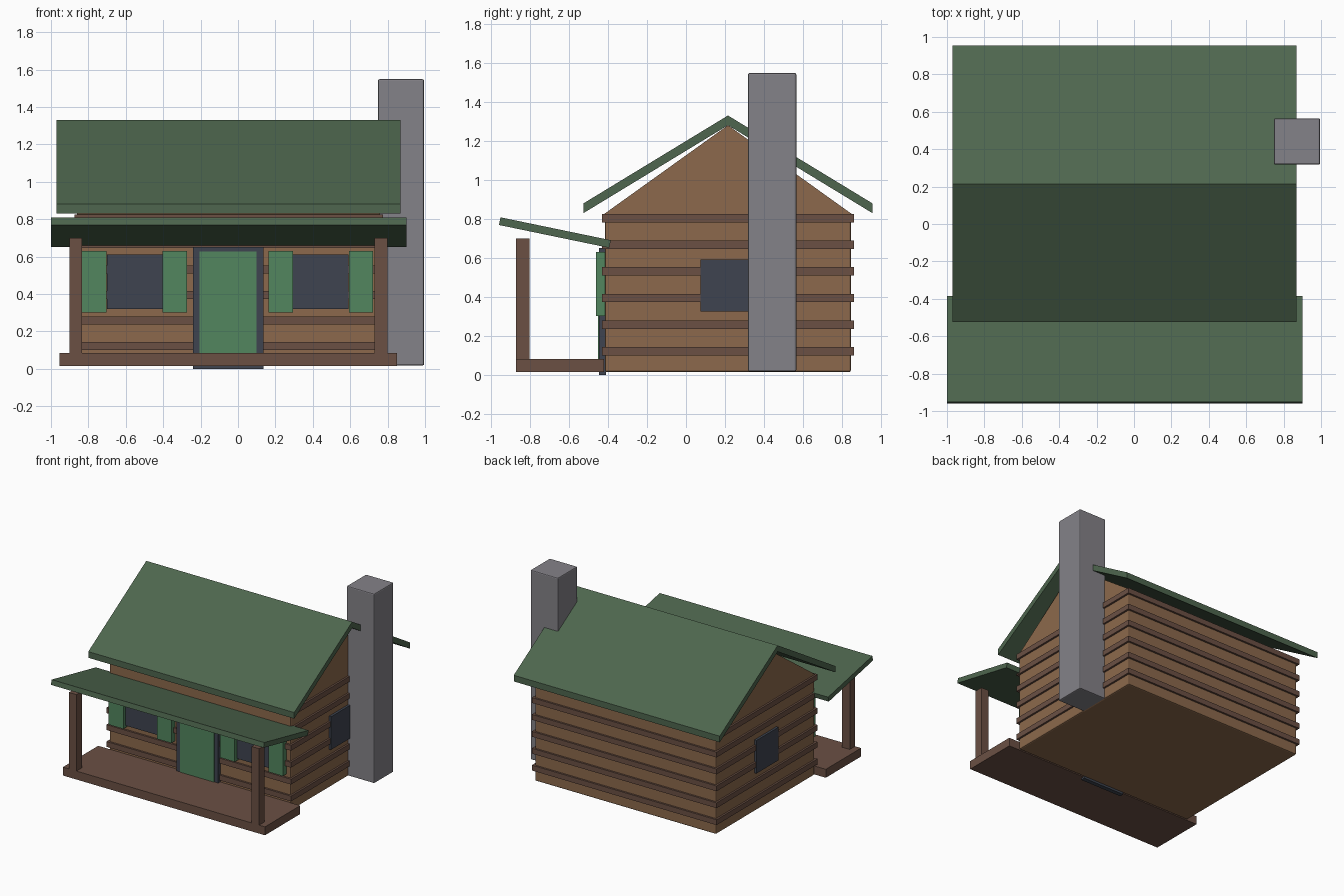
import bpy, bmesh
from math import atan2, hypot

cube = bpy.data.objects.get("Cube")
if cube:
    bpy.data.objects.remove(cube, do_unlink=True)


def material(name, rgb):
    linear = [((c / 255 + 0.055) / 1.055) ** 2.4 for c in rgb] + [1]
    mat = bpy.data.materials.new(name)
    mat.use_nodes = True
    mat.diffuse_color = linear
    mat.node_tree.nodes["Principled BSDF"].inputs["Base Color"].default_value = linear
    return mat


LOG = material("light log wood", (140, 105, 76))
TRIM = material("dark wood", (107, 80, 68))
ROOF = material("roof green", (78, 102, 78))
PAINT = material("door green", (82, 134, 94))
SLATE = material("dark slate", (62, 68, 80))
STONE = material("chimney grey", (132, 130, 136))


def finish(name, bm, mat, bevel=0):
    bmesh.ops.recalc_face_normals(bm, faces=bm.faces)
    mesh = bpy.data.meshes.new(name)
    bm.to_mesh(mesh)
    bm.free()
    mesh.materials.append(mat)
    obj = bpy.data.objects.new(name, mesh)
    bpy.context.collection.objects.link(obj)
    if bevel:
        mod = obj.modifiers.new("soft edges", "BEVEL")
        mod.width = bevel
        mod.segments = 2
    return obj


def box(name, x, y, z, mat, bevel=0):
    """Box spanning the (low, high) range on each axis."""
    bm = bmesh.new()
    bmesh.ops.create_cube(bm, size=1)
    for v in bm.verts:
        v.co = [(a + b) / 2 + c * (b - a) for c, (a, b) in zip(v.co, (x, y, z))]
    return finish(name, bm, mat, bevel)


def prism(name, x, profile, mat):
    """Side profile of (y, z) points extruded along x."""
    bm = bmesh.new()
    face = bm.faces.new([bm.verts.new((x[0], y, z)) for y, z in profile])
    side = bmesh.ops.extrude_face_region(bm, geom=[face])["geom"]
    moved = [g for g in side if isinstance(g, bmesh.types.BMVert)]
    bmesh.ops.translate(bm, verts=moved, vec=(x[1] - x[0], 0, 0))
    return finish(name, bm, mat)


MID_X, MID_Y = -0.05, 0.215

# Log walls with projecting darker courses
box("walls", (-0.86, 0.76), (-0.415, 0.845), (0.015, 0.825), LOG, 0.01)
for i in range(6):
    z = 0.1 + 0.1365 * i
    box(f"log_course_{i + 1}", (-0.875, 0.775), (-0.43, 0.86), (z, z + 0.043), TRIM)

# Gable block and main roof
prism("gable", (-0.86, 0.76), [(-0.42, 0.825), (0.85, 0.825), (MID_Y, 1.28)], LOG)
eave = 0.74
prism("main_roof", (-0.97, 0.87),
      [(MID_Y - eave, 0.83), (MID_Y, 1.28), (MID_Y + eave, 0.83),
       (MID_Y + eave, 0.88), (MID_Y, 1.33), (MID_Y - eave, 0.88)], ROOF)

# Porch roof: tilted slab
run, drop = 0.565, 0.117
porch_roof = box("porch_roof", (-1, 0.9), (-hypot(run, drop) / 2, hypot(run, drop) / 2),
                 (-0.02, 0.02), ROOF)
porch_roof.location = (0, -0.672, 0.73)
porch_roof.rotation_euler.x = -atan2(drop, run)

# Porch deck and posts
box("porch_deck", (-0.955, 0.85), (-0.87, -0.42), (0.015, 0.083), TRIM)
for side, x in (("right", -0.902), ("left", 0.73)):
    box(f"porch_post_{side}", (x, x + 0.068), (-0.87, -0.802), (0.08, 0.7), TRIM)

# Door
box("door_frame", (-0.24, 0.135), (-0.445, -0.41), (0, 0.65), SLATE)
box("door", (-0.205, 0.1), (-0.45, -0.41), (0.083, 0.628), PAINT)

# Front windows and shutters
for side, x in (("right", -0.553), ("left", 0.443)):
    box(f"front_window_{side}", (x - 0.148, x + 0.148), (-0.435, -0.41), (0.32, 0.61), SLATE)
    for half, c in (("outer", 1), ("inner", -1)):
        c *= -0.215 if side == "right" else 0.215
        box(f"shutter_{side}_{half}", (x + c - 0.065, x + c + 0.065),
            (-0.46, -0.41), (0.302, 0.63), PAINT)

# Side windows
for side, x in (("right", -0.86), ("left", 0.76)):
    box(f"side_window_{side}", (x - 0.019, x + 0.019),
        (MID_Y - 0.14, MID_Y + 0.14), (0.325, 0.592), SLATE)

# Chimney
box("chimney", (0.748, 0.995), (0.318, 0.565), (0.018, 1.548), STONE, 0.008)
